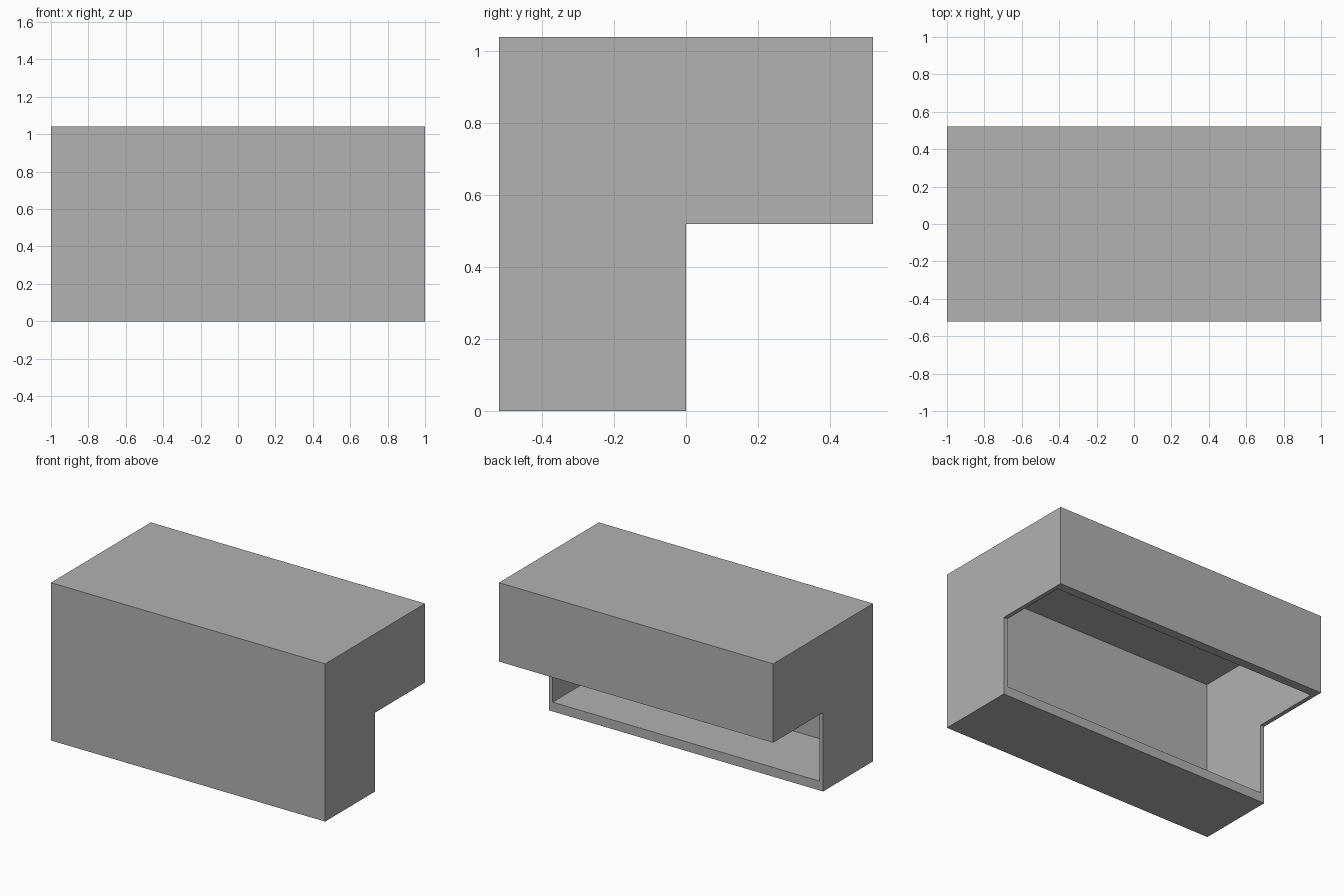
import bpy
import bmesh

cube = bpy.data.objects.get("Cube")
if cube:
    bpy.data.objects.remove(cube, do_unlink=True)

HALF = 0.52      # half the depth and half the height
THIN = 0.028     # front, top and end walls
THICK = 0.061    # floor and back walls

grey = bpy.data.materials.new("plain grey")
grey.use_nodes = True
colour = (0.445, 0.445, 0.445, 1)
grey.diffuse_color = colour
grey.node_tree.nodes["Principled BSDF"].inputs["Base Color"].default_value = colour


def prism(name, profile, half_width):
    """Extrude a (y, z) profile along x, centred on x = 0."""
    bm = bmesh.new()
    face = bm.faces.new([bm.verts.new((-half_width, y, z)) for y, z in profile])
    extruded = bmesh.ops.extrude_face_region(bm, geom=[face])["geom"]
    moved = [v for v in extruded if isinstance(v, bmesh.types.BMVert)]
    bmesh.ops.translate(bm, verts=moved, vec=(2 * half_width, 0, 0))
    bmesh.ops.recalc_face_normals(bm, faces=bm.faces)
    mesh = bpy.data.meshes.new(name)
    bm.to_mesh(mesh)
    bm.free()
    mesh.materials.append(grey)
    obj = bpy.data.objects.new(name, mesh)
    bpy.context.collection.objects.link(obj)
    return obj


# L-shaped housing with the notch at the lower back
top = 2 * HALF
housing = prism("housing_shell", [(-HALF, 0), (0, 0), (0, HALF), (HALF, HALF),
                                  (HALF, top), (-HALF, top)], 1)

# Hollow interior, open through both faces of the notch
y0, y1 = -HALF + THIN, HALF - THICK
z0, z1 = THICK, top - THIN
cavity = prism("cavity_cutter", [(y0, z0), (y1, z0), (y1, z1), (y0, z1)], 1 - THIN)
cavity.hide_render = True

cut = housing.modifiers.new("hollow", "BOOLEAN")
cut.operation = "DIFFERENCE"
cut.solver = "EXACT"
cut.object = cavity
bpy.context.view_layer.objects.active = housing
bpy.ops.object.modifier_apply(modifier=cut.name)
bpy.data.objects.remove(cavity, do_unlink=True)
